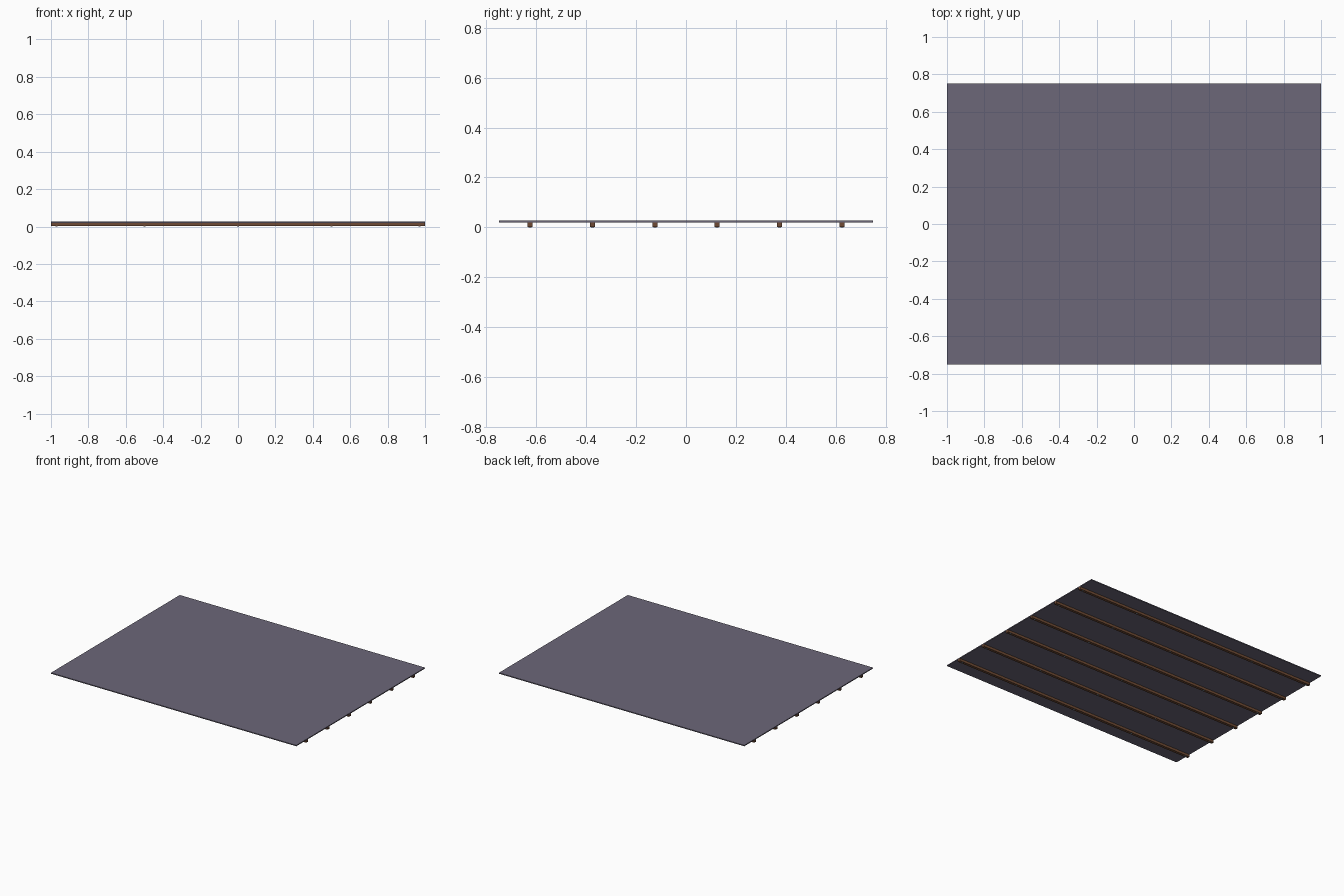
import bpy

if "Cube" in bpy.data.objects:
    bpy.data.objects.remove(bpy.data.objects["Cube"])


def material(name, rgb):
    m = bpy.data.materials.new(name)
    m.diffuse_color = (*rgb, 1)
    m.use_nodes = True
    m.node_tree.nodes["Principled BSDF"].inputs["Base Color"].default_value = m.diffuse_color
    return m


slate = material("slate_purple", (0.15, 0.135, 0.19))
wood = material("brown_wood", (0.16, 0.07, 0.035))
steel = material("blue_steel", (0.2, 0.27, 0.33))


def box(name, center, size, mat):
    bpy.ops.mesh.primitive_cube_add(size=1, location=center)
    o = bpy.context.object
    o.name = name
    o.scale = size
    bpy.ops.object.transform_apply(location=False, rotation=False, scale=True)
    o.data.materials.append(mat)


# thin flat sheet
box("panel", (0, 0, 0.0235), (2, 1.5, 0.007), slate)

# battens under the sheet, each with a row of fastener heads on its underside
for i in range(6):
    y = -0.625 + 0.25 * i
    box(f"batten_{i + 1}", (0, y, 0.011), (2, 0.02, 0.018), wood)
    for j, x in enumerate((-0.97, -0.5, 0, 0.5, 0.97)):
        bpy.ops.mesh.primitive_cylinder_add(vertices=8, radius=0.006, depth=0.004,
                                            location=(x, y, 0.002))
        o = bpy.context.object
        o.name = f"screw_{i + 1}_{j + 1}"
        o.data.materials.append(steel)
